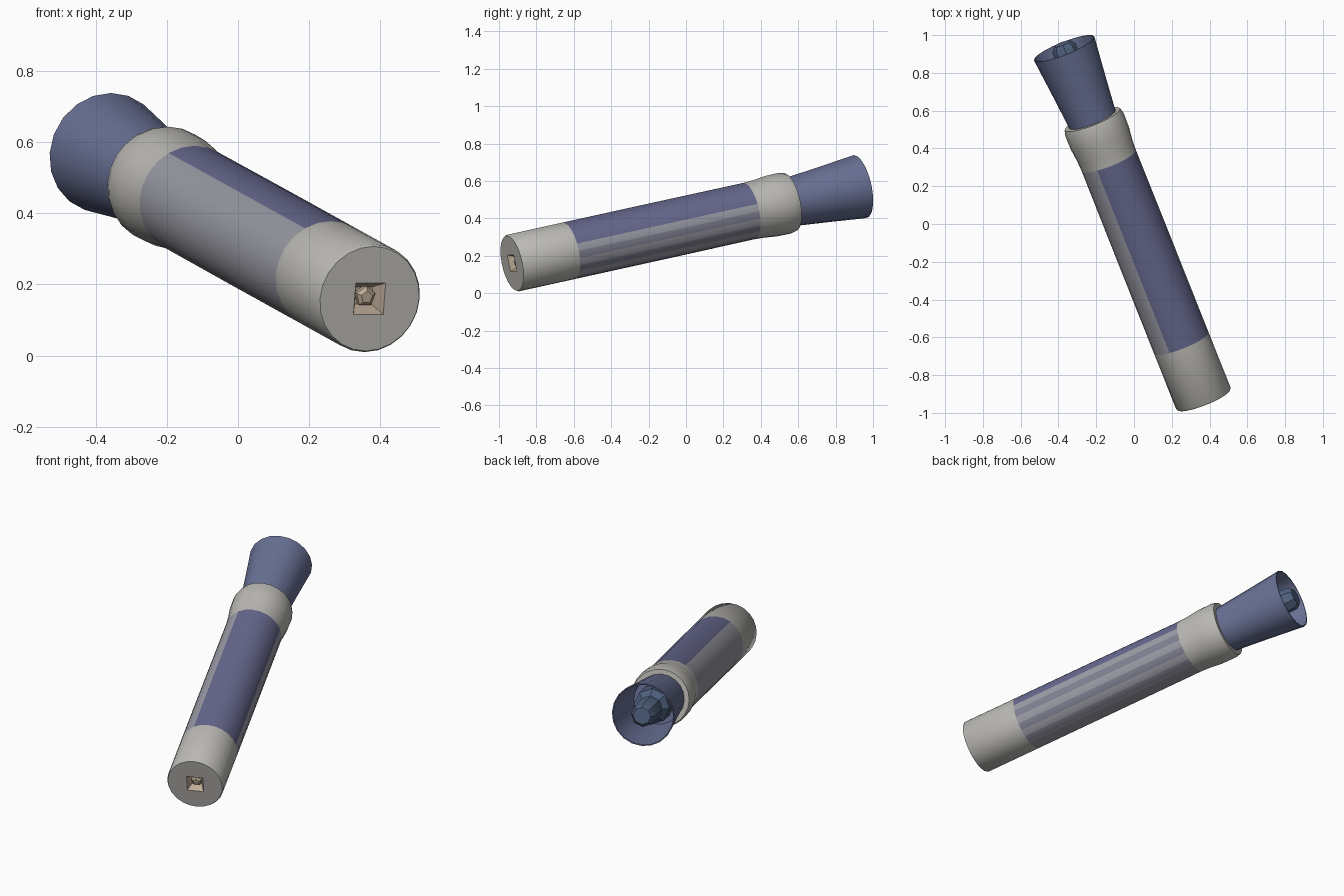
import bpy, bmesh
from math import sin, cos, pi, degrees, atan2
from mathutils import Vector, Matrix

if "Cube" in bpy.data.objects:
    bpy.data.objects.remove(bpy.data.objects["Cube"])

# Pen frame: local z runs from the flat end to the open end of the cap,
# local x points sideways, angle 0 is the upper side
START, END = Vector((0.37, -0.93, 0.16)), Vector((-0.37, 0.93, 0.57))
AXIS = (END - START).normalized()
SIDE = AXIS.cross(Vector((0, 0, 1))).normalized()
FRAME = Matrix((SIDE, AXIS.cross(SIDE), AXIS)).transposed().to_4x4()
FRAME.translation = START


def material(name, rgb):
    m = bpy.data.materials.new(name)
    m.diffuse_color = (*rgb, 1)
    m.use_nodes = True
    m.node_tree.nodes["Principled BSDF"].inputs["Base Color"].default_value = m.diffuse_color
    return m


white = material("warm_white", (0.50, 0.49, 0.46))
blue = material("cap_blue", (0.14, 0.165, 0.30))
label = material("label_blue", (0.135, 0.14, 0.27))
pale = material("label_pale", (0.33, 0.33, 0.38))
stripe = material("label_stripe", (0.22, 0.22, 0.29))
beige = material("beige", (0.50, 0.40, 0.30))
navy = material("plug_blue", (0.08, 0.12, 0.21))


def lathe(name, profile, sides, mats, pick=None, ends=(True, True)):
    """Revolve (radius, distance[, 'square']) points around the pen axis."""
    bm = bmesh.new()
    rings = []
    for r, s, *square in profile:
        ring = []
        for i in range(sides):
            a = 2 * pi * i / sides
            k = r / max(abs(sin(a)), abs(cos(a))) if square else r
            ring.append(bm.verts.new((k * sin(a), -k * cos(a), s)))
        rings.append(ring)
    for a, b in zip(rings, rings[1:]):
        for i in range(sides):
            j = (i + 1) % sides
            bm.faces.new((a[i], a[j], b[j], b[i]))
    if ends[0]:
        bm.faces.new(rings[0][::-1])
    if ends[1]:
        bm.faces.new(rings[-1])
    bmesh.ops.recalc_face_normals(bm, faces=bm.faces)
    if pick:
        for f in bm.faces:
            c = f.calc_center_median()
            f.material_index = pick(c.z, degrees(atan2(c.x, -c.y)), c.xy.length)
    mesh = bpy.data.meshes.new(name)
    bm.to_mesh(mesh)
    bm.free()
    for m in mats:
        mesh.materials.append(m)
    ob = bpy.data.objects.new(name, mesh)
    ob.matrix_world = FRAME
    bpy.context.collection.objects.link(ob)
    bpy.ops.object.select_all(action='DESELECT')
    ob.select_set(True)
    bpy.context.view_layer.objects.active = ob
    bpy.ops.object.shade_smooth_by_angle(angle=0.6)
    return ob


def body_colour(s, angle, radius):
    if radius < 0.06 and s < 0.1:
        return 4                       # recess in the flat end
    if not 0.33 < s < 1.39 or radius < 0.12:
        return 0
    if -30 < angle < 75:
        return 1                       # main label panel
    if 75 < angle < 165 and int(angle // 15) % 2 == 0:
        return 3                       # thin stripes below the panel
    return 2


# Barrel with square recess in the flat end and a collar at the cap
lathe("barrel", [(0.025, 0.045, 'square'), (0.045, 0, 'square'), (0.15, 0),
                 (0.155, 0.008), (0.155, 0.33), (0.155, 0.86), (0.154, 1.39),
                 (0.157, 1.45), (0.165, 1.52), (0.166, 1.60), (0.158, 1.63),
                 (0.125, 1.63)],
      24, [white, label, pale, stripe, beige], body_colour)

# Small pentagonal pin at the bottom of the recess
lathe("end_pin", [(0.03, 0.05), (0.03, 0.03), (0.018, 0.02)], 5, [beige])

# Flared hollow cap with a thin wall
lathe("cap", [(0.13, 1.60), (0.133, 1.65), (0.149, 1.82), (0.172, 2.043),
              (0.166, 2.043), (0.143, 1.82), (0.130, 1.70)],
      20, [blue])

# Stepped plug inside the cap
lathe("cap_plug", [(0.10, 1.69), (0.10, 1.84), (0.068, 1.88), (0.066, 2.045),
                   (0.048, 2.07)], 8, [navy])
